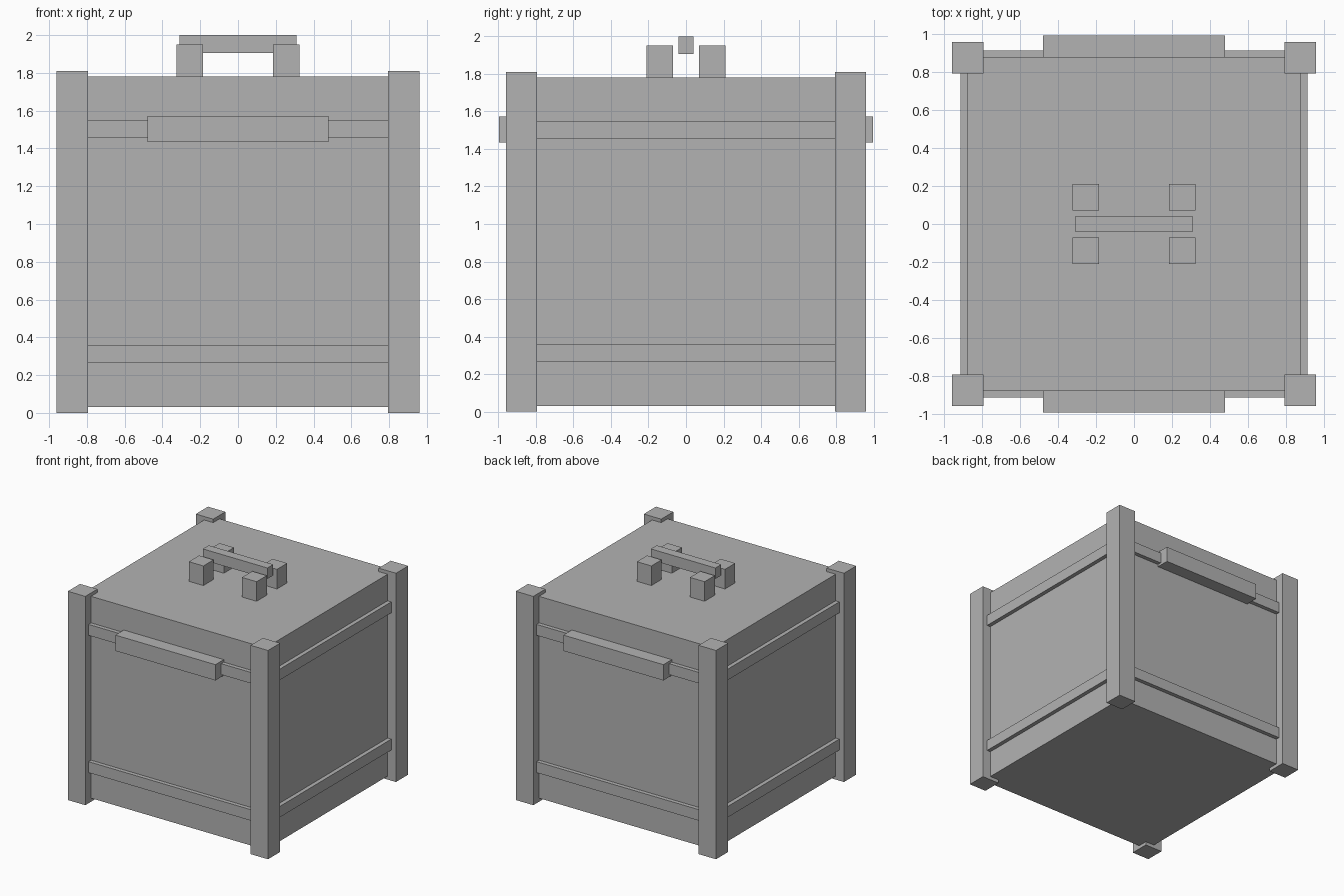
import bpy

cube = bpy.data.objects.get("Cube")
if cube:
    bpy.data.objects.remove(cube, do_unlink=True)

GREY = (0.45, 0.45, 0.45, 1.0)
grey = bpy.data.materials.new("plain grey")
grey.use_nodes = True
grey.diffuse_color = GREY
grey.node_tree.nodes["Principled BSDF"].inputs["Base Color"].default_value = GREY


def box(name, x, y, z):
    """Add a box spanning the (low, high) range on each axis."""
    spans = (x, y, z)
    bpy.ops.mesh.primitive_cube_add(size=1, location=[(a + b) / 2 for a, b in spans])
    obj = bpy.context.object
    obj.name = name
    obj.scale = [b - a for a, b in spans]
    bpy.ops.object.transform_apply(location=False, rotation=False, scale=True)
    obj.data.materials.append(grey)
    return obj


def side(sign, low, high):
    """Range from low to high, flipped to the negative side when sign is -1."""
    return tuple(sorted((sign * low, sign * high)))


SIDES = {"right": -1, "left": 1}
ENDS = {"front": -1, "back": 1}
BODY = 0.88
BAND = 0.915
POST_IN, POST_OUT = 0.793, 0.96

# Crate body
box("crate_body", (-BODY, BODY), (-BODY, BODY), (0.03, 1.78))

# Corner posts and the four blocks on the lid
for end, sy in ENDS.items():
    for flank, sx in SIDES.items():
        box(f"{end}_{flank}_post", side(sx, POST_IN, POST_OUT),
            side(sy, POST_IN, POST_OUT), (0, 1.81))
        box(f"{end}_{flank}_lid_block", side(sx, 0.185, 0.325),
            side(sy, 0.07, 0.21), (1.78, 1.95))

# Horizontal bands between the posts
for level, z in {"lower": (0.265, 0.36), "upper": (1.455, 1.55)}.items():
    for end, sy in ENDS.items():
        box(f"{end}_{level}_band", (-0.8, 0.8), side(sy, BODY, BAND), z)
    for flank, sx in SIDES.items():
        box(f"{flank}_{level}_band", side(sx, BODY, BAND), (-0.8, 0.8), z)

# Front and back grips
for end, sy in ENDS.items():
    box(f"{end}_grip", (-0.48, 0.48), side(sy, BODY, 0.995), (1.435, 1.572))

# Lid bar
box("lid_bar", (-0.31, 0.31), (-0.04, 0.04), (1.905, 2.0))
